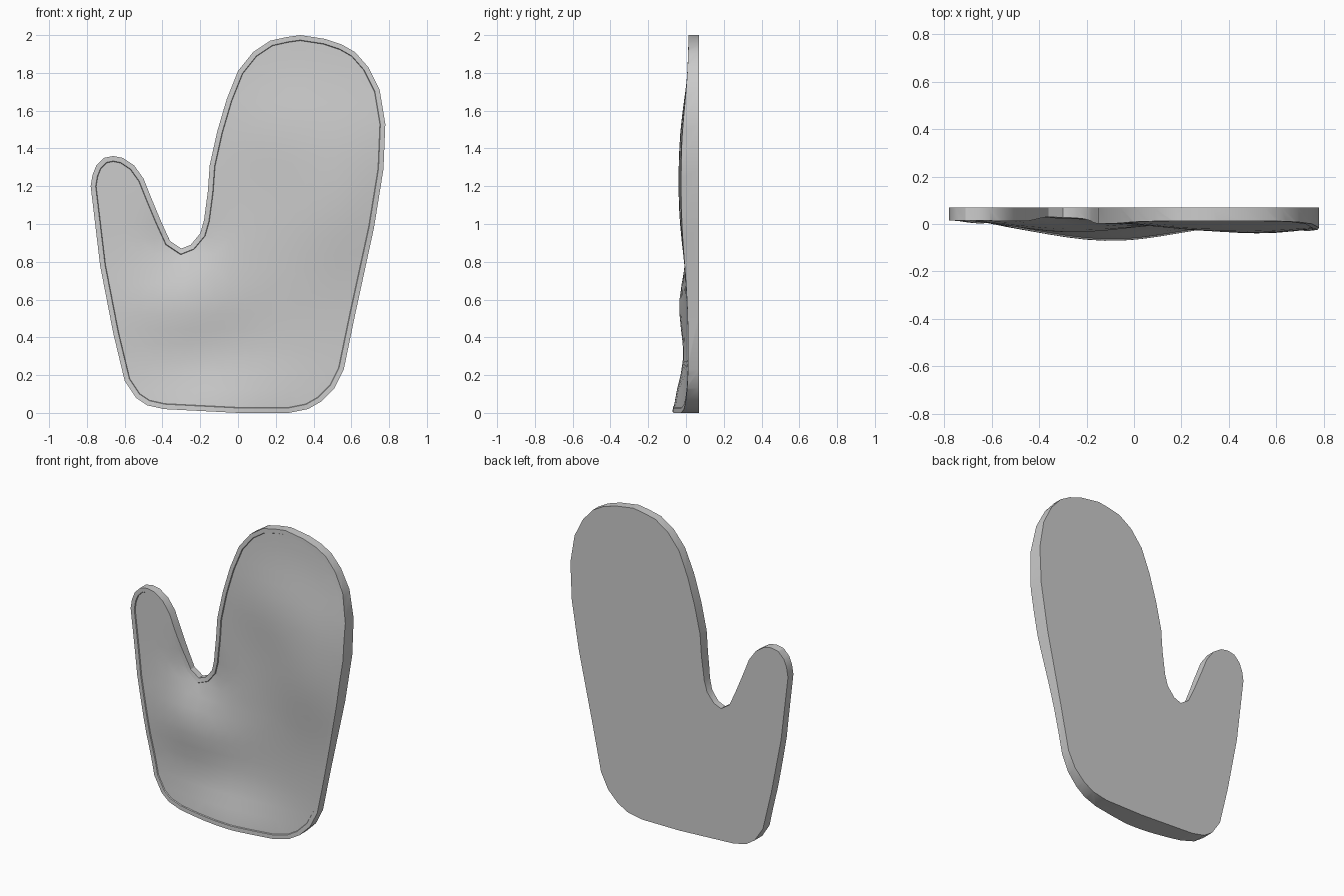
import bpy
import bmesh
import math

RIM_WIDTH = 0.026
STEP_WIDTH = 0.003
STEP_DEPTH = 0.006
BACK_Y = 0.07
GRID = 0.08

# Outline of the mitten in hundredths (x, z): thumb, notch, fingers, cuff
OUTLINE = [
    (-78, 120), (-77, 126), (-75, 131), (-71, 135), (-66, 136), (-61, 135),
    (-55, 131), (-50, 124), (-46, 114), (-41, 102), (-36, 91), (-30, 87),
    (-25, 89), (-20, 95), (-18, 102), (-16, 117), (-15, 131), (-11, 149),
    (-6, 166), (0, 181), (8, 191), (17, 197), (26, 199), (33, 200),
    (46, 198), (55, 195), (62, 191), (69, 183), (75, 171), (78, 153),
    (77, 129), (72, 98), (62, 52), (56, 23), (51, 13), (44, 6), (37, 2),
    (27, 0), (0, 0), (-39, 2), (-48, 4), (-54, 8), (-60, 17), (-66, 42),
    (-73, 78),
]

# Soft bulges of the front: centre x, centre z, spread x, spread z, offset in y
BULGES = [
    (-0.1, 0.0, 0.3, 0.17, -0.085),
    (0.55, 1.1, 0.22, 0.25, -0.045),
    (0.75, 1.45, 0.2, 0.2, -0.02),
    (0.3, 1.5, 0.25, 0.2, -0.035),
    (-0.28, 0.56, 0.22, 0.18, -0.05),
    (0.1, 0.9, 0.35, 0.35, -0.02),
    (-0.3, 0.9, 0.12, 0.12, 0.035),
]


def front_height(x, z):
    """Depth of the gently rolling front surface."""
    y = 0.015
    for cx, cz, sx, sz, amount in BULGES:
        y += amount * math.exp(-((x - cx) / sx) ** 2 / 2 - ((z - cz) / sz) ** 2 / 2)
    return y


def make_material(name, colour):
    material = bpy.data.materials.new(name)
    material.use_nodes = True
    material.diffuse_color = colour
    shader = next(n for n in material.node_tree.nodes if n.type == 'BSDF_PRINCIPLED')
    shader.inputs["Base Color"].default_value = colour
    return material


def slice_front(bm, front_verts, start, stop, normal):
    """Cut the front faces with evenly spaced parallel planes."""
    position = start
    while position < stop:
        faces = [f for f in bm.faces if all(v.co.y < BACK_Y / 2 for v in f.verts)]
        edges = {e for f in faces for e in f.edges}
        verts = {v for f in faces for v in f.verts}
        bmesh.ops.bisect_plane(
            bm, geom=list(verts) + list(edges) + faces, dist=0.0001,
            plane_co=[n * position for n in normal], plane_no=normal)
        position += GRID


default_cube = bpy.data.objects.get("Cube")
if default_cube:
    bpy.data.objects.remove(default_cube, do_unlink=True)

# Flat back, straight side wall and flat front of the mitten
bm = bmesh.new()
back = [bm.verts.new((x / 100, BACK_Y, z / 100)) for x, z in OUTLINE]
front = [bm.verts.new((x / 100, 0, z / 100)) for x, z in OUTLINE]
bm.faces.new(back)
front_face = bm.faces.new(list(reversed(front)))
for i in range(len(front)):
    j = (i + 1) % len(front)
    bm.faces.new((back[j], back[i], front[i], front[j]))
bmesh.ops.recalc_face_normals(bm, faces=bm.faces[:])

# Narrow rim and the shallow step down to the panel inside it
bmesh.ops.inset_region(bm, faces=[front_face], thickness=RIM_WIDTH,
                       use_even_offset=True, use_boundary=True)
bmesh.ops.inset_region(bm, faces=[front_face], thickness=STEP_WIDTH,
                       depth=-STEP_DEPTH, use_even_offset=True, use_boundary=True)

# Subdivide the front and roll its surface
slice_front(bm, front, -0.763, 0.78, (1, 0, 0))
slice_front(bm, front, 0.043, 2.0, (0, 0, 1))
for v in bm.verts:
    if v.co.y < BACK_Y / 2:
        v.co.y += front_height(v.co.x, v.co.z)

# Triangulate only the curved panel cells
curved = [f for f in bm.faces if len(f.verts) > 3 and f.normal.y < -0.5]
bmesh.ops.triangulate(bm, faces=curved)
bmesh.ops.recalc_face_normals(bm, faces=bm.faces[:])

mesh = bpy.data.meshes.new("mitten")
bm.to_mesh(mesh)
bm.free()
mesh.materials.append(make_material("plain grey", (0.6, 0.6, 0.6, 1)))
mitten = bpy.data.objects.new("mitten", mesh)
bpy.context.collection.objects.link(mitten)

bpy.ops.object.select_all(action='DESELECT')
mitten.select_set(True)
bpy.context.view_layer.objects.active = mitten
bpy.ops.object.shade_smooth_by_angle(angle=math.radians(30))
